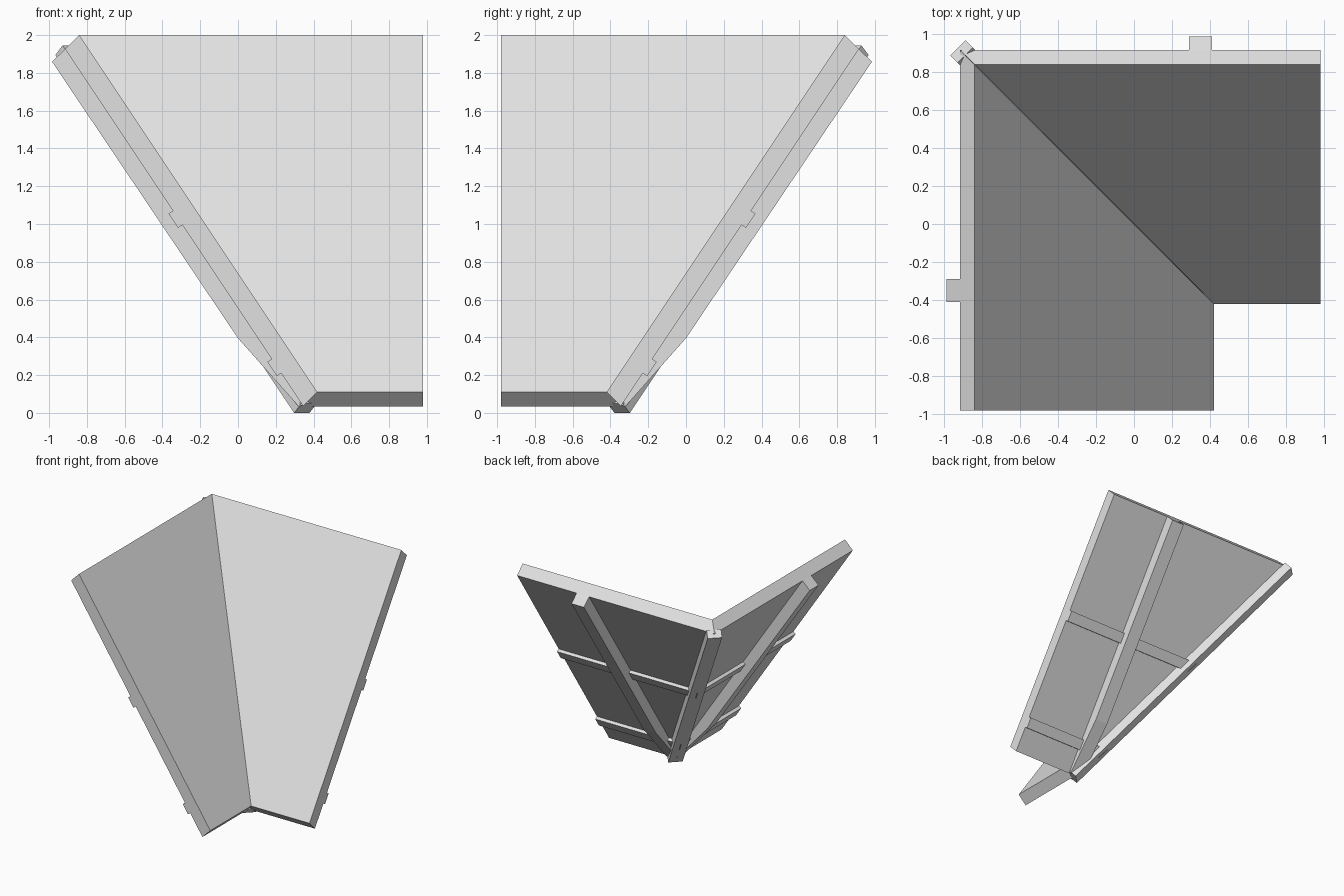
import bpy, bmesh
from mathutils import Vector

cube = bpy.data.objects.get("Cube")
if cube:
    bpy.data.objects.remove(cube, do_unlink=True)

grey = bpy.data.materials.new("light_grey")
grey.use_nodes = True
colour = (0.75, 0.75, 0.75, 1)
grey.diffuse_color = colour
grey.node_tree.nodes["Principled BSDF"].inputs["Base Color"].default_value = colour

# slope of the panels, and their outward normal, in (y, z)
RUN = Vector((1.26, 1.89)).normalized()
OUT = Vector((RUN.y, -RUN.x))


def prism(name, section, x0, x1, swapped):
    """Extrude a (y, z) section along x, mitre it at the corner, swap sides if asked."""
    bm = bmesh.new()
    face = bm.faces.new([bm.verts.new((x0, y, z)) for y, z in section])
    grown = bmesh.ops.extrude_face_region(bm, geom=[face])["geom"]
    moved = [g for g in grown if isinstance(g, bmesh.types.BMVert)]
    bmesh.ops.translate(bm, verts=moved, vec=(x1 - x0, 0, 0))
    cut = bmesh.ops.bisect_plane(bm, geom=bm.verts[:] + bm.edges[:] + bm.faces[:],
                                 plane_co=(0, 0, 0), plane_no=(1, 1, 0), clear_inner=True)
    edges = [g for g in cut["geom_cut"] if isinstance(g, bmesh.types.BMEdge)]
    if edges:
        bmesh.ops.holes_fill(bm, edges=edges)
    if swapped:
        for v in bm.verts:
            v.co = (-v.co.y, -v.co.x, v.co.z)
    finish(name, bm)


def finish(name, bm):
    bmesh.ops.recalc_face_normals(bm, faces=bm.faces)
    mesh = bpy.data.meshes.new(name)
    bm.to_mesh(mesh)
    bm.free()
    mesh.materials.append(grey)
    bpy.context.collection.objects.link(bpy.data.objects.new(name, mesh))


def batten_section(z_top):
    """Rectangle lying on the outer panel face, from z_top downhill."""
    top = Vector((-0.345 + (z_top - 0.035) / 1.5, z_top))
    low = top - RUN * 0.09
    sink, rise = OUT * -0.02, OUT * 0.027
    return [top + sink, top + rise, low + rise, low + sink]


panel = [(0.84, 2), (0.915, 1.925), (-0.345, 0.035), (-0.42, 0.11)]
rib = [(0.9, 1.94), (0.915, 1.925), (0.985, 1.86), (0, 0.395), (-0.32, 0.035), (-0.345, 0.04)]

for side, swapped in (("back", False), ("side", True)):
    prism(side + "_panel", panel, -1.3, 0.98, swapped)
    prism(side + "_rib", rib, 0.29, 0.41, swapped)
    prism(side + "_upper_batten", batten_section(1.07), -1.3, 0.98, swapped)
    prism(side + "_lower_batten", batten_section(0.285), -1.3, 0.98, swapped)

# corner post along the outside of the mitre, square-cut at both ends
bm = bmesh.new()
along = Vector((-1.26, 1.26, 1.89)).normalized()
across = Vector((1, 1, 0)).normalized()
inward = across.cross(along)
if inward.z < 0:
    inward.negate()
foot = Vector((0.338, -0.338, 0))
bmesh.ops.create_cube(bm, size=1)
for v in bm.verts:
    a, b, c = v.co
    v.co = foot + across * a * 0.115 + inward * (b + 0.5) * 0.073 + along * (c + 0.5) * 2.605
finish("corner_post", bm)
